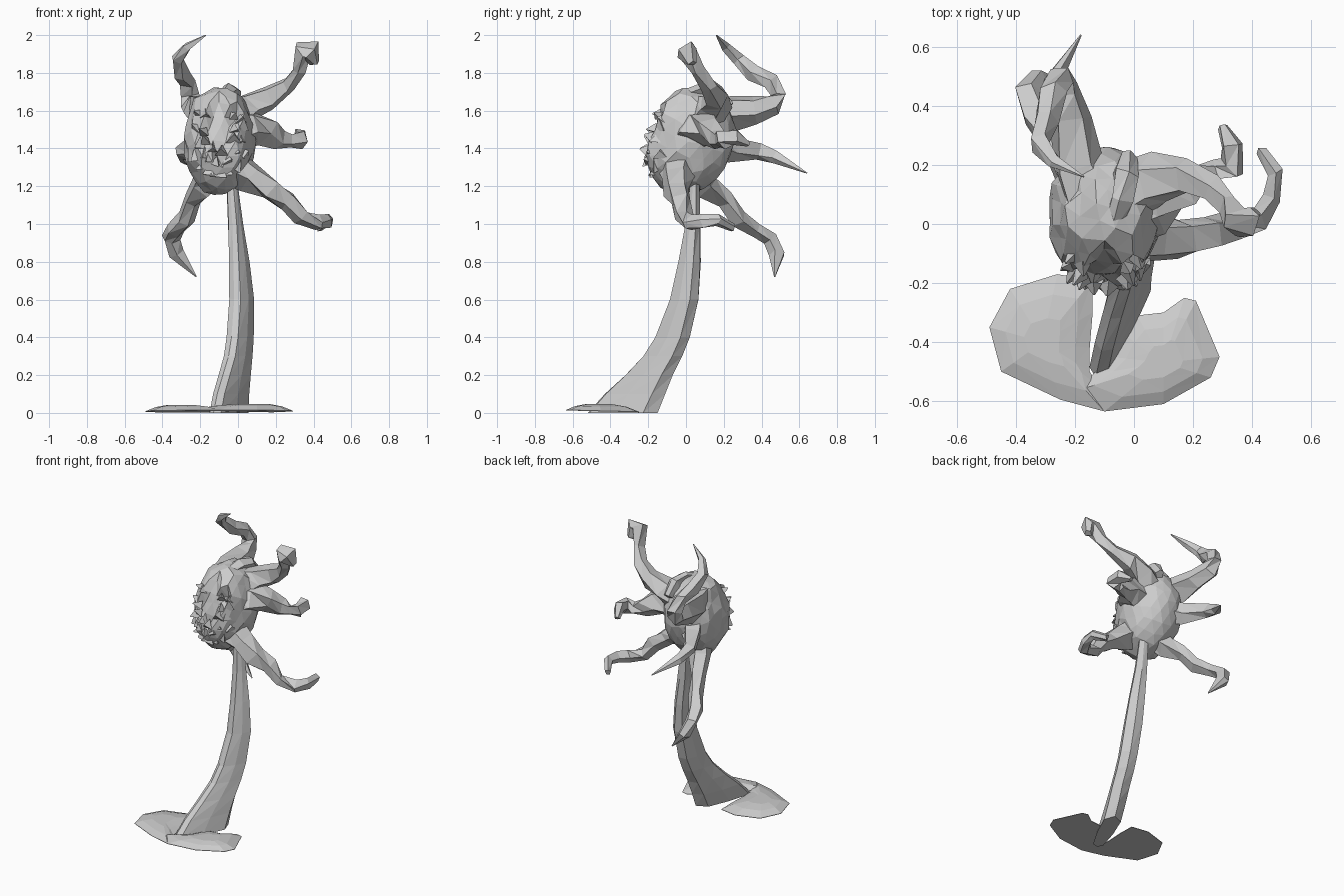
import bpy, bmesh, math, random
from mathutils import Vector, Matrix

random.seed(4)
if "Cube" in bpy.data.objects:
    bpy.data.objects.remove(bpy.data.objects["Cube"])

grey = bpy.data.materials.new("stone grey")
grey.use_nodes = True
grey.diffuse_color = (0.6, 0.6, 0.6, 1)
grey.node_tree.nodes["Principled BSDF"].inputs["Base Color"].default_value = (0.6, 0.6, 0.6, 1)


def finish(name, bm):
    bmesh.ops.recalc_face_normals(bm, faces=bm.faces)
    mesh = bpy.data.meshes.new(name)
    bm.to_mesh(mesh)
    bm.free()
    mesh.materials.append(grey)
    obj = bpy.data.objects.new(name, mesh)
    bpy.context.scene.collection.objects.link(obj)


def jitter(amount):
    return Vector([random.uniform(-amount, amount) for _ in range(3)])


def loft(bm, rings):
    """Skin rings of points and cap both ends."""
    loops = [[bm.verts.new(p) for p in ring] for ring in rings]
    n = len(loops[0])
    for a, b in zip(loops, loops[1:]):
        for i in range(n):
            j = (i + 1) % n
            bm.faces.new((a[i], a[j], b[j]))
            bm.faces.new((a[i], b[j], b[i]))
    bm.faces.new(loops[0])
    bm.faces.new(loops[-1])


def tentacle(name, path, radii, sides=5):
    """Knobbly tube along a path; radii are spread evenly over its points."""
    pts = [Vector(p) for p in path]
    last = len(pts) - 1
    rings, side = [], Vector((0.3, 0.5, 0.8))
    for i, p in enumerate(pts):
        t = (pts[min(i + 1, last)] - pts[max(i - 1, 0)]).normalized()
        side = (side - t * side.dot(t)).normalized()
        other = t.cross(side)
        f = i / last * (len(radii) - 1)
        k = min(int(f), len(radii) - 2)
        r = radii[k] + (radii[k + 1] - radii[k]) * (f - k)
        rings.append([p + r * (side * math.cos(a) + other * math.sin(a)) + jitter(r * 0.25)
                      for a in (2 * math.pi * s / sides for s in range(sides))])
    bm = bmesh.new()
    loft(bm, rings)
    finish(name, bm)


# Head: tilted faceted egg, wider at the back, with a hollow face
bm = bmesh.new()
bmesh.ops.create_icosphere(bm, subdivisions=3, radius=1)
centre = Vector((-0.1, 0.015, 1.445))
tilt = Matrix.Rotation(math.radians(-20), 3, "X")
for v in bm.verts:
    d = v.co.copy()
    p = Vector((d.x * 0.185 * (1 + 0.2 * max(d.y, 0)), d.y * 0.235, d.z * 0.29))
    if d.y < -0.86:
        p.y += 0.05
    v.co = centre + tilt @ p + jitter(0.012 if d.y < 0.3 else 0.006)
finish("head", bm)

# Jagged growth around the face: rings of broad three-sided shards
bm = bmesh.new()
for count, ring, length in ((10, 0.48, 0.05), (16, 0.68, 0.055), (22, 0.86, 0.05)):
    for i in range(count):
        a = 2 * math.pi * (i + random.uniform(-0.3, 0.3)) / count
        d = Vector((ring * math.cos(a), -math.sqrt(1 - ring * ring), ring * math.sin(a)))
        root = centre + tilt @ Vector((d.x * 0.18, d.y * 0.225, d.z * 0.28))
        if root.z > 1.62 or (ring > 0.8 and root.z > 1.4):
            continue
        aim = (tilt @ d + jitter(0.6)).normalized()
        m = Matrix.Translation(root + aim * 0.008) @ aim.to_track_quat("Z", "Y").to_matrix().to_4x4()
        bmesh.ops.create_cone(bm, cap_ends=True, segments=3, radius1=random.uniform(0.03, 0.048),
                              radius2=0.004, depth=length * random.uniform(0.7, 1.2), matrix=m)
finish("face_shards", bm)

# Tentacles
tentacle("upper_right_tentacle",
         [(-0.13, 0.08, 1.57), (-0.19, 0.2, 1.59), (-0.22, 0.36, 1.6), (-0.24, 0.46, 1.64),
          (-0.26, 0.5, 1.69), (-0.27, 0.45, 1.76), (-0.3, 0.36, 1.8), (-0.32, 0.27, 1.87),
          (-0.27, 0.21, 1.94), (-0.17, 0.16, 2.0)],
         [0.11, 0.08, 0.05, 0.045, 0.04, 0.003])
tentacle("back_tentacle",
         [(-0.12, 0.1, 1.42), (-0.22, 0.24, 1.4), (-0.29, 0.38, 1.38), (-0.28, 0.48, 1.35),
          (-0.18, 0.64, 1.27)],
         [0.1, 0.06, 0.045, 0.035, 0.003])
tentacle("upper_left_tentacle",
         [(-0.05, 0.1, 1.57), (0.06, 0.15, 1.62), (0.17, 0.17, 1.67), (0.27, 0.12, 1.73),
          (0.32, 0.06, 1.82), (0.34, 0.01, 1.92), (0.385, 0.01, 1.92), (0.41, 0.03, 1.85)],
         [0.12, 0.08, 0.06, 0.045, 0.04, 0.05, 0.06, 0.025])
tentacle("middle_left_tentacle",
         [(-0.05, 0.04, 1.5), (0.06, 0.07, 1.52), (0.15, 0.12, 1.49), (0.22, 0.16, 1.45),
          (0.28, 0.18, 1.44), (0.33, 0.19, 1.45), (0.33, 0.26, 1.46), (0.3, 0.33, 1.42)],
         [0.13, 0.1, 0.075, 0.05, 0.035, 0.05, 0.045, 0.015])
tentacle("lower_left_tentacle",
         [(-0.04, -0.03, 1.32), (0.07, -0.05, 1.25), (0.17, -0.05, 1.18), (0.26, -0.03, 1.12),
          (0.33, -0.01, 1.04), (0.42, 0.02, 1.0), (0.47, 0.09, 1.01), (0.48, 0.17, 1.02),
          (0.43, 0.25, 0.98)],
         [0.11, 0.07, 0.05, 0.045, 0.04, 0.035, 0.02])
tentacle("lower_right_tentacle",
         [(-0.12, 0.03, 1.32), (-0.18, 0.11, 1.2), (-0.24, 0.2, 1.13), (-0.28, 0.28, 1.03),
          (-0.33, 0.37, 0.96), (-0.355, 0.45, 0.92), (-0.33, 0.48, 0.84), (-0.22, 0.47, 0.72)],
         [0.1, 0.065, 0.05, 0.045, 0.045, 0.045, 0.04, 0.003])
tentacle("head_crest",
         [(-0.08, -0.02, 1.68), (-0.05, 0.08, 1.71), (-0.03, 0.17, 1.7), (-0.02, 0.23, 1.62)],
         [0.03, 0.045, 0.03])

# Stalk: blade-like section, narrow at the front, spreading toward the ground
rings = []
for z, xf, yf, xb, yb, w in ((0, -0.13, -0.52, 0.03, -0.15, 0.055),
                             (0.1, -0.11, -0.43, 0.03, -0.11, 0.055),
                             (0.2, -0.08, -0.32, 0.035, -0.07, 0.055),
                             (0.3, -0.05, -0.225, 0.04, -0.02, 0.055),
                             (0.4, -0.035, -0.16, 0.045, 0.02, 0.055),
                             (0.6, -0.02, -0.08, 0.045, 0.065, 0.055),
                             (0.8, -0.025, -0.035, 0.025, 0.075, 0.048),
                             (1.0, -0.03, 0, -0.005, 0.075, 0.038),
                             (1.25, -0.045, 0.03, -0.03, 0.07, 0.027)):
    front, back = Vector((xf, yf, z)), Vector((xb, yb, z))
    axis = (back - front).normalized()
    across = Vector((axis.y, -axis.x, 0)) * w
    half = ((0.06, 0.6), (0.45, 0.95), (0.85, 1))
    rings.append([front] + [front.lerp(back, t) + across * s for t, s in half]
                 + [back] + [front.lerp(back, t) - across * s for t, s in reversed(half)])
bm = bmesh.new()
loft(bm, rings)
finish("stalk", bm)


# Foot: two thin domed lobes meeting at the front, rising slightly forward
def lobe(name, outline, peak):
    bm = bmesh.new()
    top = Vector(peak)
    rim = [Vector((x, y, 0.005 - 0.025 * (y + 0.2))) for x, y in outline]
    rings = [[p - Vector((0, 0, 0.003)) for p in rim], rim]
    for t, height in ((0.3, 0.6), (0.65, 0.92)):
        ring = []
        for p in rim:
            q = p.lerp(top, t)
            q.z = p.z + (top.z - p.z) * height
            ring.append(q)
        rings.append(ring)
    loft(bm, rings)
    finish(name, bm)


lobe("right_foot_lobe",
     [(-0.14, -0.19), (-0.14, -0.3), (-0.15, -0.42), (-0.15, -0.5), (-0.12, -0.55),
      (-0.1, -0.635), (-0.25, -0.595), (-0.45, -0.5), (-0.49, -0.35), (-0.42, -0.22),
      (-0.26, -0.17)], (-0.31, -0.4, 0.045))
lobe("left_foot_lobe",
     [(-0.1, -0.635), (-0.24, -0.58), (-0.14, -0.51), (-0.08, -0.45), (-0.04, -0.37),
      (0.01, -0.31), (0.1, -0.3), (0.17, -0.25), (0.21, -0.26), (0.29, -0.45),
      (0.26, -0.52), (0.1, -0.61)], (0.1, -0.47, 0.05))
